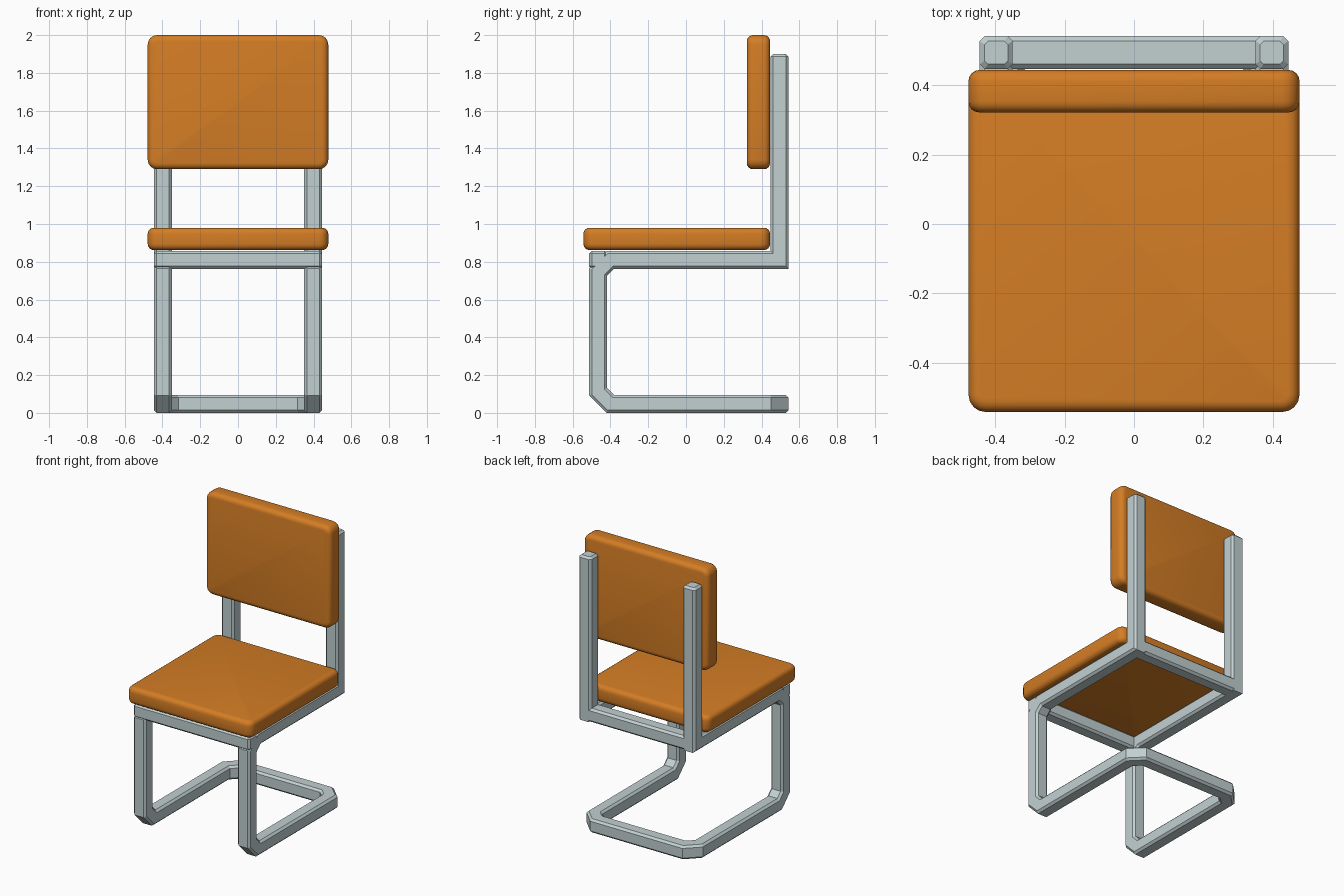
import bpy, bmesh, math
from mathutils import Vector

if "Cube" in bpy.data.objects:
    bpy.data.objects.remove(bpy.data.objects["Cube"])

W = 0.0475      # half width of the square tube
C = 0.014       # tube edge chamfer


def material(name, col):
    m = bpy.data.materials.new(name)
    m.diffuse_color = (*col, 1)
    m.use_nodes = True
    m.node_tree.nodes["Principled BSDF"].inputs["Base Color"].default_value = m.diffuse_color
    return m


ORANGE = material("orange upholstery", (0.66, 0.205, 0.018))
STEEL = material("pale grey metal", (0.54, 0.63, 0.64))


def finish(name, bm, mat, smooth=False):
    bmesh.ops.recalc_face_normals(bm, faces=bm.faces[:])
    me = bpy.data.meshes.new(name)
    bm.to_mesh(me)
    bm.free()
    me.materials.append(mat)
    if smooth:
        me.shade_smooth()
        me.set_sharp_from_angle(angle=math.radians(40))
    ob = bpy.data.objects.new(name, me)
    bpy.context.collection.objects.link(ob)
    return ob


def box(lo, hi):
    bm = bmesh.new()
    bmesh.ops.create_cube(bm, size=1)
    lo, hi = Vector(lo), Vector(hi)
    for v in bm.verts:
        v.co = Vector([(lo[i] + hi[i]) / 2 + v.co[i] * (hi[i] - lo[i]) for i in range(3)])
    return bm


def cushion(name, lo, hi, axis):
    """Padded slab, thin along axis: rounded corners, then rounded rims."""
    bm = box(lo, hi)
    corners = [e for e in bm.edges
               if abs((e.verts[0].co - e.verts[1].co).normalized()[axis]) > 0.9]
    bmesh.ops.bevel(bm, geom=corners, offset=0.05, segments=4, profile=0.5, affect='EDGES')
    rims = [e for e in bm.edges
            if any(all(abs(v.co[axis] - s) < 1e-4 for v in e.verts) for s in (lo[axis], hi[axis]))]
    bmesh.ops.bevel(bm, geom=rims, offset=0.032, segments=4, profile=0.5, affect='EDGES')
    finish(name, bm, ORANGE, True)


def crossbar(name, hx, y, z):
    bm = box((-hx, y - W, z - W), (hx, y + W, z + W))
    bmesh.ops.bevel(bm, geom=bm.edges[:], offset=C, segments=1, affect='EDGES')
    finish(name, bm, STEEL)


def tube(name, corners):
    """Sweep a chamfered square along a path; each corner is (point, cut length)."""
    pts = []
    for i, (p, cut) in enumerate(corners):
        p = Vector(p)
        if cut:
            for j in (i - 1, i + 1):
                pts.append(p + (Vector(corners[j][0]) - p).normalized() * cut)
        else:
            pts.append(p)
    a = W - C
    prof = [(W, -a), (W, a), (a, W), (-a, W), (-W, a), (-W, -a), (-a, -W), (a, -W)]
    bm = bmesh.new()
    # the path starts vertically, so the section starts in the xy plane
    ring = [pts[0] + Vector((x, y, 0)) for x, y in prof]
    dirs = [(q - p).normalized() for p, q in zip(pts, pts[1:])]

    def cap_ring(r, centre, d):
        return [centre + d * C + (p - centre) * (a / W) for p in r]

    rings = [cap_ring(ring, pts[0], -dirs[0]), ring]
    rings[1] = ring
    for i in range(1, len(pts)):
        d = dirs[i - 1]
        n = (d + dirs[i]).normalized() if i < len(dirs) else d
        ring = [p + d * ((pts[i] - p).dot(n) / d.dot(n)) for p in ring]
        rings.append(ring)
    rings.append(cap_ring(ring, pts[-1], dirs[-1]))
    vs = [[bm.verts.new(p) for p in r] for r in rings]
    for r, s in zip(vs, vs[1:]):
        for k in range(8):
            bm.faces.new((r[k], r[(k + 1) % 8], s[(k + 1) % 8], s[k]))
    bm.faces.new(vs[0])
    bm.faces.new(vs[-1])
    finish(name, bm, STEEL)


# Continuous bent frame: post, seat rail, front leg, floor loop and back up
X, YB, YF = 0.398, 0.495, -0.465
ZT, ZR, ZF, CUT = 1.9 - C, 0.81, W, 0.064
half = [((X, YB, ZT), 0), ((X, YB, ZR), 0), ((X, YF, ZR), CUT),
        ((X, YF, ZF), CUT), ((X, YB, ZF), CUT)]
other = [((-p[0], p[1], p[2]), c) for p, c in reversed(half)]
tube("bent_tube_frame", half + other)

# Cross rails under the seat
crossbar("front_cross_rail", X + W, YF, ZR)
crossbar("rear_cross_rail", X, YB, ZR)

# Cushions
cushion("seat", (-0.478, -0.543, 0.862), (0.478, 0.445, 0.98), 2)
cushion("backrest", (-0.478, 0.322, 1.29), (0.478, 0.445, 2.0), 1)
